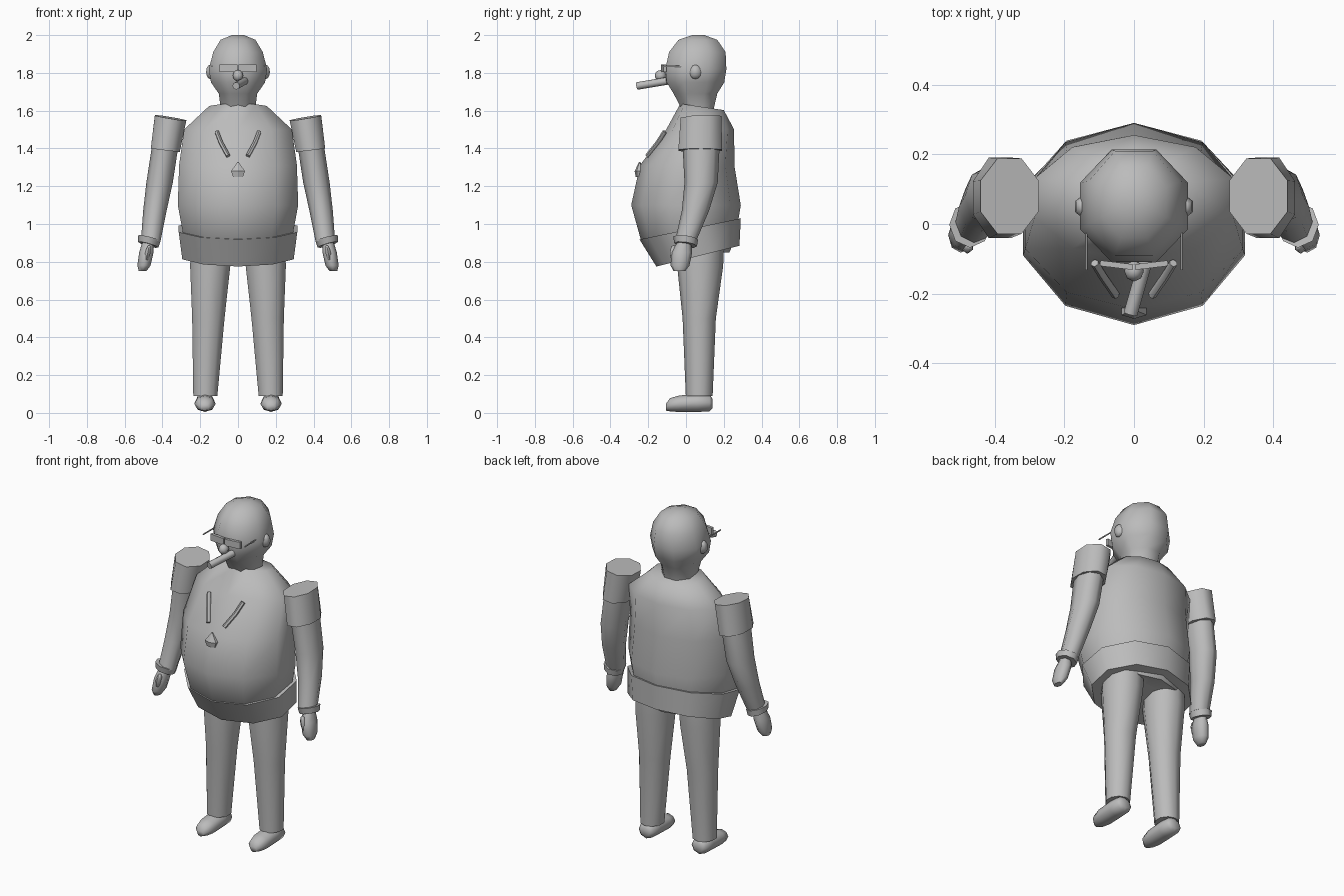
import bpy, bmesh, math
from mathutils import Vector

cube = bpy.data.objects.get("Cube")
if cube:
    bpy.data.objects.remove(cube, do_unlink=True)

GREY = (0.5, 0.5, 0.5, 1)
mat = bpy.data.materials.new("plain grey")
mat.use_nodes = True
mat.diffuse_color = GREY
mat.node_tree.nodes["Principled BSDF"].inputs["Base Color"].default_value = GREY


def finish(name, bm, angle=60):
    bmesh.ops.recalc_face_normals(bm, faces=bm.faces)
    me = bpy.data.meshes.new(name)
    bm.to_mesh(me)
    bm.free()
    ob = bpy.data.objects.new(name, me)
    bpy.context.collection.objects.link(ob)
    me.materials.append(mat)
    bpy.ops.object.select_all(action='DESELECT')
    ob.select_set(True)
    bpy.context.view_layer.objects.active = ob
    bpy.ops.object.shade_smooth_by_angle(angle=math.radians(angle))
    return ob


def skin(name, loops, angle=60):
    """Join rings of points into a closed tube."""
    bm = bmesh.new()
    rings = [[bm.verts.new(p) for p in loop] for loop in loops]
    n = len(rings[0])
    for a, b in zip(rings, rings[1:]):
        for i in range(n):
            j = (i + 1) % n
            bm.faces.new((a[i], a[j], b[j], b[i]))
    bm.faces.new(rings[0])
    bm.faces.new(rings[-1])
    return finish(name, bm, angle)


def loft(name, rings, n=8, turn=0.0, angle=60, side=1):
    """Rings are (x, y, z, half width, half depth, rise to back, rise to outside)."""
    loops = []
    for ring in rings:
        x, y, z, rx, ry, back, out = (tuple(ring) + (0, 0))[:7]
        loop = []
        for i in range(n):
            a = 2 * math.pi * (i + turn) / n
            s, c = math.sin(a), -math.cos(a)
            loop.append((side * (x + rx * s), y + ry * c, z + back * c + out * s))
        loops.append(loop)
    return skin(name, loops, angle)


def ball(name, centre, size, u=8, v=6, tilt=0):
    bm = bmesh.new()
    bmesh.ops.create_uvsphere(bm, u_segments=u, v_segments=v, radius=1)
    bmesh.ops.scale(bm, vec=size, verts=bm.verts)
    ob = finish(name, bm)
    ob.location = centre
    ob.rotation_euler.y = tilt
    return ob


def rod(name, points, r, n=8):
    """Round bar through a few points."""
    pts = [Vector(p) for p in points]
    loops = []
    for i, p in enumerate(pts):
        d = (pts[min(i + 1, len(pts) - 1)] - pts[max(i - 1, 0)]).normalized()
        u = d.cross(Vector((0, 0, 1))).normalized()
        w = u.cross(d)
        loops.append([p + r * (u * math.cos(2 * math.pi * k / n) + w * math.sin(2 * math.pi * k / n))
                      for k in range(n)])
    return skin(name, loops)


def plate(name, centre, size, turn):
    bm = bmesh.new()
    bmesh.ops.create_cube(bm, size=1)
    bmesh.ops.scale(bm, vec=size, verts=bm.verts)
    ob = finish(name, bm, 30)
    ob.location = centre
    ob.rotation_euler.z = turn
    return ob


# Body: heavy belly with a tilted waistband
loft("torso", [(0, .03, .85, .25, .2), (0, .01, .92, .3, .25), (0, 0, 1.1, .335, .29),
               (0, .006, 1.31, .328, .25), (0, .075, 1.5, .3, .18),
               (0, .085, 1.62, .16, .115, -.017)], n=10)
loft("waistband", [(0, .063, .83, .31, .22, .055), (0, .022, .974, .33, .268, .056)], n=10)

# Head
loft("head", [(0, .063, 1.6, .097, .088), (0, .05, 1.69, .11, .125), (0, .05, 1.75, .155, .165),
              (0, .052, 1.82, .167, .175), (0, .06, 1.91, .142, .162),
              (0, .063, 1.975, .1, .111), (0, .065, 2.0, .035, .035)], turn=.5)
ball("nose", (0, -.135, 1.785), (.028, .03, .03))
rod("cigar", [(-.01, -.258, 1.731), (.035, -.1, 1.757)], .02)

# Pendant on the chest
loft("pendant", [(0, -.25, 1.25, .03, .016), (0, -.25, 1.28, .042, .022),
                 (0, -.245, 1.328, .004, .004)], n=6, angle=30)

for s, tag in ((1, "left"), (-1, "right")):
    # Face details
    ball(tag + "_ear", (s * .148, .05, 1.805), (.024, .032, .038), 6, 6)
    plate(tag + "_lens", (s * .05, -.118, 1.825), (.095, .016, .04), s * .12)
    rod(tag + "_temple", [(s * .137, -.132, 1.835), (s * .137, -.008, 1.835)], .004, 6)
    rod(tag + "_chain", [(s * .113, -.112, 1.49), (s * .09, -.15, 1.43), (s * .052, -.205, 1.36)], .012, 6)

    # Arm, short sleeve, cuff and hand
    loft(tag + "_sleeve", [(.385, .075, 1.39, .083, .125, 0, .01),
                           (.357, .08, 1.562, .09, .117, .005, .015)], n=8, turn=.5, side=s)
    loft(tag + "_arm", [(.462, -.002, .91, .052, .056), (.44, .05, 1.07, .062, .072),
                        (.415, .08, 1.22, .07, .088), (.38, .08, 1.45, .07, .1)], side=s)
    loft(tag + "_cuff", [(.475, -.002, .89, .054, .06, -.008, .015),
                         (.47, -.002, .925, .06, .066, -.008, .015)], side=s)
    loft(tag + "_hand", [(.505, -.035, .75, .02, .03), (.498, -.032, .78, .035, .05),
                         (.485, -.022, .85, .038, .055), (.475, -.008, .91, .03, .035)], side=s)
    ball(tag + "_thumb", (s * .478, -.065, .845), (.016, .02, .045), 6, 6, -s * .2)

    # Leg and shoe
    loft(tag + "_leg", [(.173, .07, .09, .067, .071), (.157, .07, .5, .09, .088),
                        (.147, .075, .78, .112, .122), (.142, .078, .92, .11, .122)], n=10, side=s)
    sole = [(-.106, .02, .03, .018), (-.085, .045, .043, .035), (-.04, .056, .048, .043),
            (.06, .054, .054, .049), (.125, .05, .053, .045), (.14, .03, .05, .025)]
    skin(tag + "_shoe", [[(s * .175 + rx * math.cos(k * math.pi / 4), y,
                           max(.004, z + rz * math.sin(k * math.pi / 4))) for k in range(8)]
                         for y, rx, z, rz in sole])
